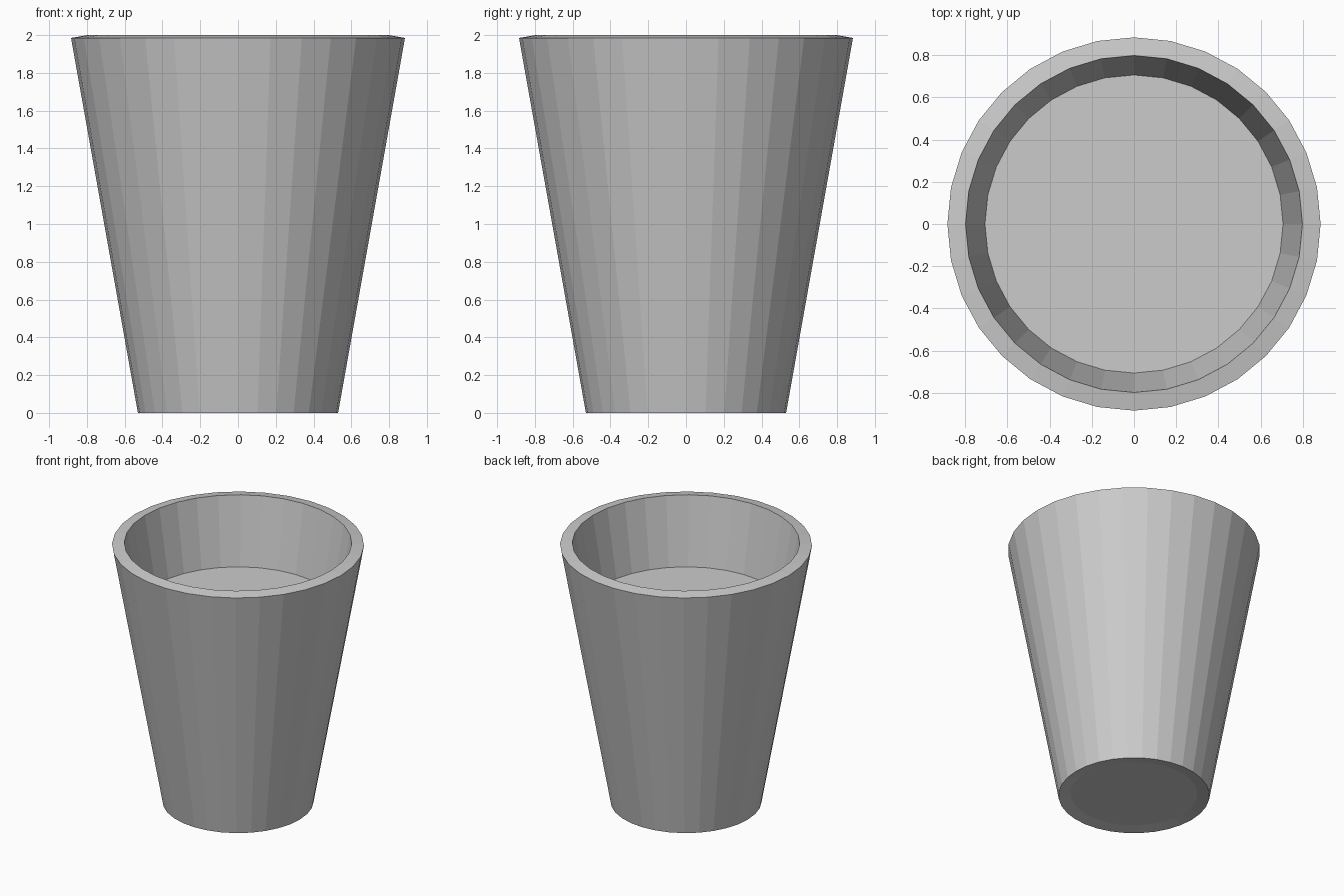
import bpy, bmesh
from math import cos, sin, pi

if "Cube" in bpy.data.objects:
    bpy.data.objects.remove(bpy.data.objects["Cube"])

SIDES = 32


def ring(bm, r, z):
    return [bm.verts.new((r * cos(2 * pi * i / SIDES), r * sin(2 * pi * i / SIDES), z))
            for i in range(SIDES)]


def finish(bm, name):
    mesh = bpy.data.meshes.new(name)
    bm.to_mesh(mesh)
    bm.free()
    obj = bpy.data.objects.new(name, mesh)
    bpy.context.collection.objects.link(obj)
    return obj


# Tapered wall of even thickness, rim tilted square to the wall; closed underneath
bm = bmesh.new()
profile = [(0.445, 0.015), (0.53, 0.0), (0.884, 1.985), (0.798, 2.0)]
rings = [ring(bm, r, z) for r, z in profile]
for a, b in zip(rings, rings[1:] + rings[:1]):
    for i in range(SIDES):
        j = (i + 1) % SIDES
        bm.faces.new((a[i], a[j], b[j], b[i]))
finish(bm, "cup_wall")

# Underside disc, slightly recessed
bm = bmesh.new()
bm.faces.new(list(reversed(ring(bm, 0.445, 0.015))))
finish(bm, "cup_base")

# Flat filling surface inside the cup
bm = bmesh.new()
bm.faces.new(ring(bm, 0.706, 1.485))
finish(bm, "filling_surface")
